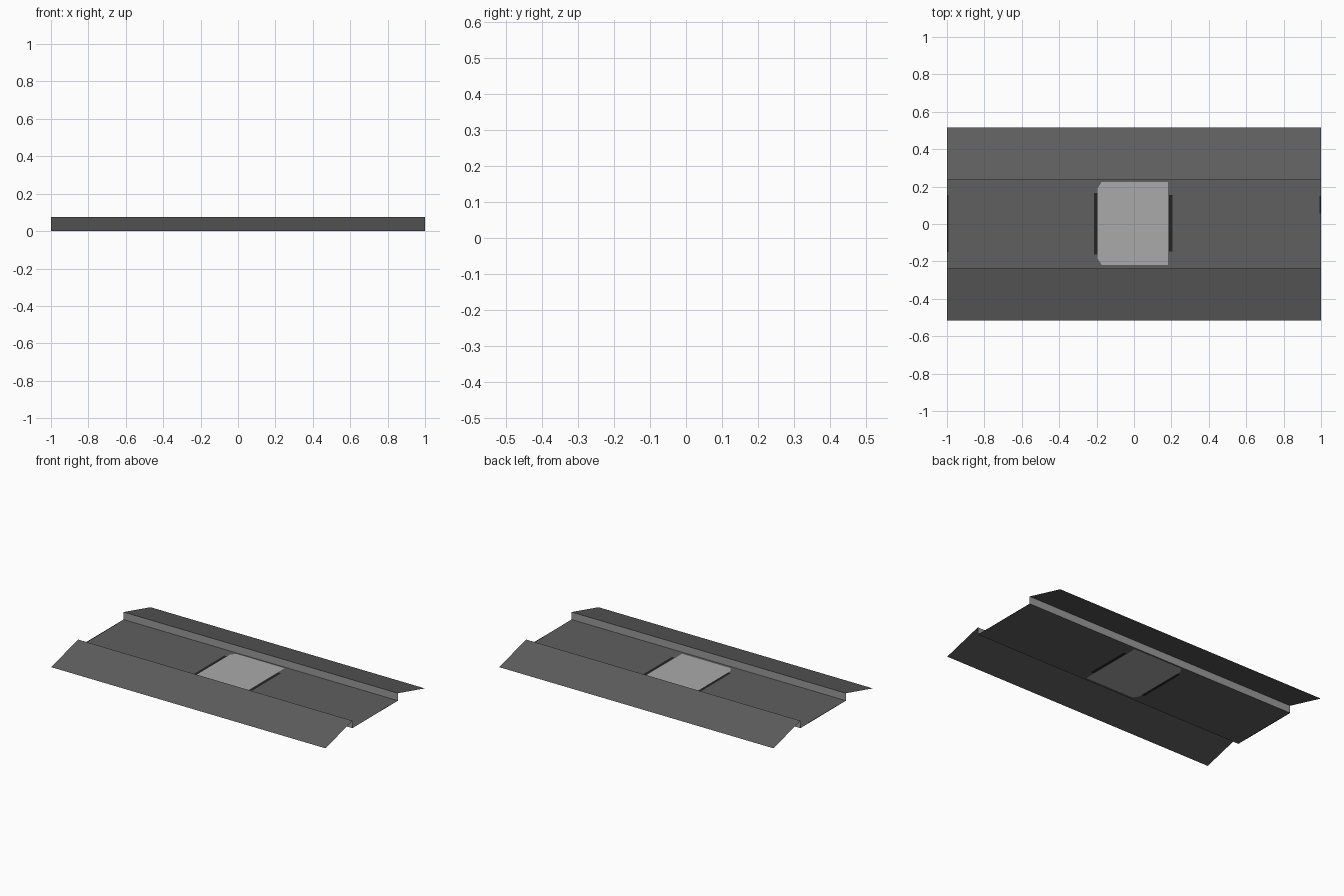
import bpy, bmesh
from mathutils import Vector

if "Cube" in bpy.data.objects:
    bpy.data.objects.remove(bpy.data.objects["Cube"])

HALF_X, OUT_Y, IN_Y = 1.0, 0.517, 0.237   # half length, outer edge, inner edge
TOP_Z, FLOOR_Z = 0.075, 0.026             # kerb height, sunken floor height


def material(name, v):
    m = bpy.data.materials.new(name)
    m.diffuse_color = (v, v, v, 1)
    m.use_nodes = True
    m.node_tree.nodes["Principled BSDF"].inputs["Base Color"].default_value = m.diffuse_color
    return m


asphalt = material("dark grey", 0.115)
wall_grey = material("kerb grey", 0.32)
patch_grey = material("light grey", 0.40)
black = material("near black", 0.018)


def add_object(name, bm, mats):
    me = bpy.data.meshes.new(name)
    bm.to_mesh(me)
    bm.free()
    for m in mats:
        me.materials.append(m)
    ob = bpy.data.objects.new(name, me)
    bpy.context.collection.objects.link(ob)
    return ob


def strip(name, start, end, mat):
    """Flat sheet running the full length in x between two (y, z) points."""
    bm = bmesh.new()
    pts = [(-HALF_X, *start), (HALF_X, *start), (HALF_X, *end), (-HALF_X, *end)]
    bm.faces.new([bm.verts.new(p) for p in pts])
    return add_object(name, bm, [mat])


# Sloped shoulders and the low walls beside the sunken floor
strip("front_shoulder", (-OUT_Y, 0), (-IN_Y, TOP_Z), asphalt)
strip("front_wall", (-IN_Y, TOP_Z), (-IN_Y, FLOOR_Z), wall_grey)
strip("back_wall", (IN_Y, FLOOR_Z), (IN_Y, TOP_Z), wall_grey)
strip("back_shoulder", (IN_Y, TOP_Z), (OUT_Y, 0), asphalt)

# Floor: one sheet cut along the outlines of its painted areas
PATCH = (-0.195, 0.182, -0.218, 0.224)     # x0, x1, y0, y1
BARS = [(-0.215, -0.195, -0.162, 0.165), (0.186, 0.206, -0.148, 0.155),
        (-1.0, -0.993, -0.15, 0.155), (0.993, 1.0, 0.055, 0.15)]


def inside(p, r):
    return r[0] < p.x < r[1] and r[2] < p.y < r[3]


bm = bmesh.new()
bm.faces.new([bm.verts.new((x, y, FLOOR_Z)) for x, y in
              ((-HALF_X, -IN_Y), (HALF_X, -IN_Y), (HALF_X, IN_Y), (-HALF_X, IN_Y))])


def cut(co, no, faces=None):
    faces = bm.faces[:] if faces is None else faces
    edges = {e for f in faces for e in f.edges}
    verts = {v for f in faces for v in f.verts}
    bmesh.ops.bisect_plane(bm, geom=faces + list(edges) + list(verts),
                           plane_co=co, plane_no=no, dist=1e-5)


for r in [PATCH] + BARS:
    for x in r[:2]:
        if abs(x) < HALF_X:
            cut((x, 0, 0), (1, 0, 0))
    for y in r[2:]:
        cut((0, y, 0), (0, 1, 0))

# Clipped corners of the light patch
CLIP = 0.022
corners = []
for sx, x in ((-1, PATCH[0]), (1, PATCH[1])):
    for sy, y in ((-1, PATCH[2]), (1, PATCH[3])):
        co, no = Vector((x - sx * CLIP, y, FLOOR_Z)), Vector((sx, 2 * sy / 3, 0))
        corners.append((co, no))
        near = [f for f in bm.faces if inside(f.calc_center_median(), PATCH)
                and f.calc_center_median().x * sx > 0 and f.calc_center_median().y * sy > 0]
        cut(co, no, near)

for f in bm.faces:
    c = f.calc_center_median()
    if any(inside(c, r) for r in BARS):
        f.material_index = 2
    elif inside(c, PATCH) and all((c - co).dot(no) < 0 for co, no in corners):
        f.material_index = 1
add_object("sunken_floor", bm, [asphalt, patch_grey, black])
